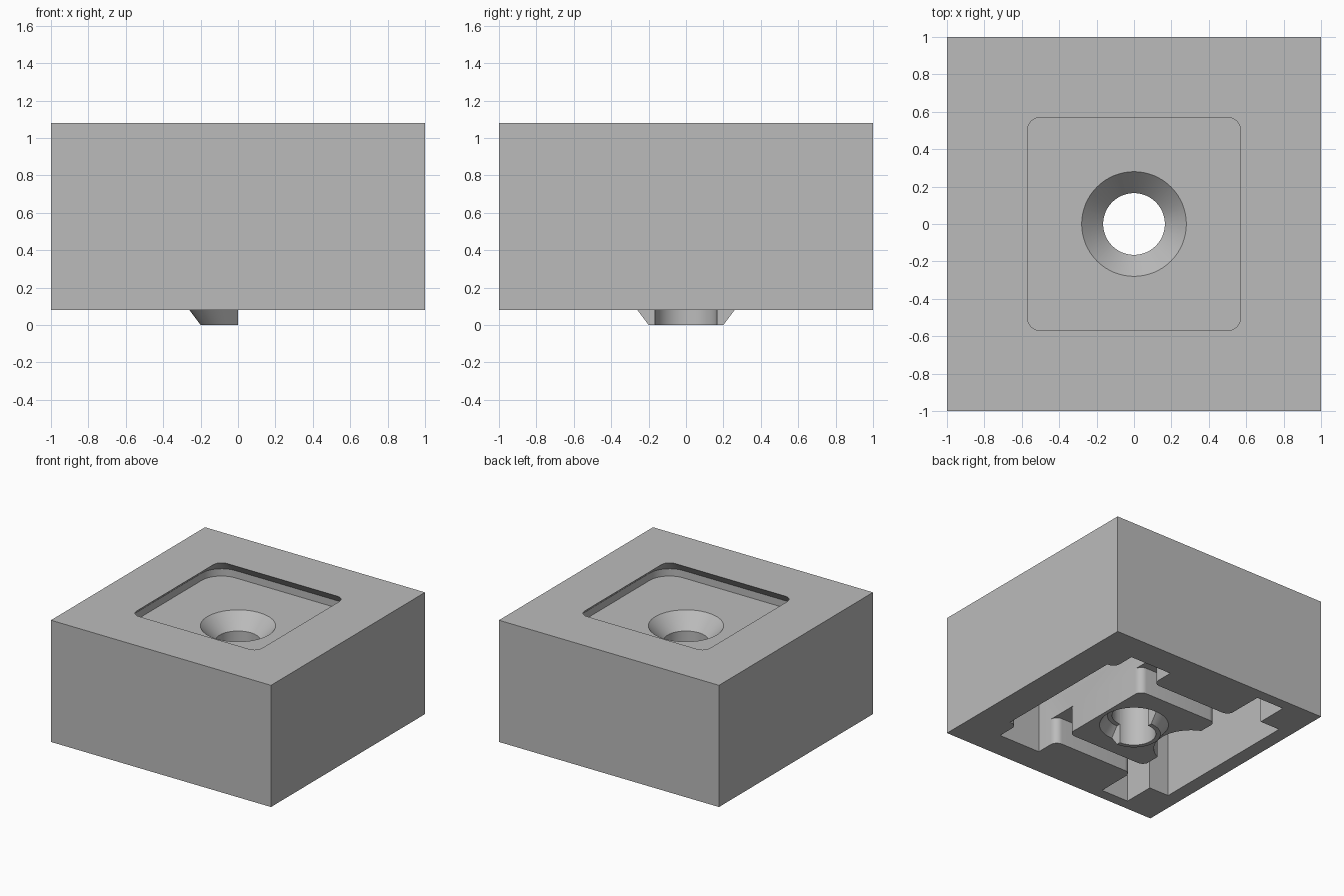
import bpy, bmesh
from math import sin, cos, radians

if "Cube" in bpy.data.objects:
    bpy.data.objects.remove(bpy.data.objects["Cube"], do_unlink=True)

grey = bpy.data.materials.new("plain grey")
grey.use_nodes = True
colour = (0.5, 0.5, 0.5, 1)
grey.diffuse_color = colour
grey.node_tree.nodes["Principled BSDF"].inputs["Base Color"].default_value = colour

BASE, TOP = 0.08, 1.08
SLOT_TOP, DEEP_TOP = 0.30, 0.72
FLOOR = 0.92


def arc(cx, cy, r, start, end, n=8):
    angles = [radians(start + (end - start) * i / n) for i in range(n + 1)]
    return [(cx + r * cos(a), cy + r * sin(a)) for a in angles]


def circle(r, n=64):
    return arc(0, 0, r, 0, 360, n)[:-1]


def rounded_square(half, r):
    c = half - r
    return (arc(c, c, r, 0, 90) + arc(-c, c, r, 90, 180)
            + arc(-c, -c, r, 180, 270) + arc(c, -c, r, 270, 360))


def loft(name, sections):
    """Solid through a stack of (outline, z) sections with equal point counts."""
    bm = bmesh.new()
    rings = [[bm.verts.new((x, y, z)) for x, y in pts] for pts, z in sections]
    bm.faces.new(rings[0])
    bm.faces.new(rings[-1])
    n = len(rings[0])
    for a, b in zip(rings, rings[1:]):
        for i in range(n):
            j = (i + 1) % n
            bm.faces.new((a[i], a[j], b[j], b[i]))
    bmesh.ops.recalc_face_normals(bm, faces=bm.faces)
    mesh = bpy.data.meshes.new(name)
    bm.to_mesh(mesh)
    bm.free()
    mesh.materials.append(grey)
    obj = bpy.data.objects.new(name, mesh)
    bpy.context.collection.objects.link(obj)
    return obj


def prism(name, outline, z0, z1):
    return loft(name, [(outline, z0), (outline, z1)])


def combine(target, tool, operation="DIFFERENCE"):
    mod = target.modifiers.new(tool.name, "BOOLEAN")
    mod.operation = operation
    mod.solver = "EXACT"
    mod.object = tool
    bpy.context.view_layer.objects.active = target
    bpy.ops.object.modifier_apply(modifier=mod.name)
    bpy.data.objects.remove(tool, do_unlink=True)


def mirrored(half):
    """Close an outline by mirroring its +y half."""
    return half + [(x, -y) for x, y in reversed(half)]


# Main block
block = prism("connector_block", [(-1, -1), (1, -1), (1, 1), (-1, 1)], BASE, TOP)

# Half of a tapered locating ring under the block
combine(block, loft("locating_ring", [
    (arc(0, 0, 0.20, 90, 270, 32), 0),
    (arc(0, 0, 0.26, 90, 270, 32), BASE),
    (arc(0, 0, 0.26, 90, 270, 32), BASE + 0.02)]), "UNION")

# Matching tapered socket on the other half
combine(block, loft("ring_socket", [
    (arc(0, 0, 0.26, -90, 90, 32), BASE - 0.02),
    (arc(0, 0, 0.26, -90, 90, 32), BASE),
    (arc(0, 0, 0.20, -90, 90, 32), BASE + 0.08)]))

# Undercut square recess in the top
combine(block, loft("top_recess", [
    (rounded_square(0.57, 0.07), TOP + 0.05),
    (rounded_square(0.57, 0.07), TOP),
    (rounded_square(0.68, 0.18), TOP - 0.10),
    (rounded_square(0.68, 0.18), FLOOR)]))

# Countersunk through hole
combine(block, loft("screw_hole", [
    (circle(0.165), -0.1), (circle(0.165), FLOOR - 0.12),
    (circle(0.28), FLOOR), (circle(0.28), FLOOR + 0.05)]))

# Deep pocket on the socket side
socket_side = [(0.74, 0.57)] + arc(0.73, 0.63, 0.06, 270, 180) + [(0.67, 0.77), (0.29, 0.77)]
combine(block, prism("socket_pocket", mirrored(socket_side), BASE - 0.1, DEEP_TOP))

# Deep pocket on the ring side, with a round notch into the middle island
ring_side = arc(-0.56, 0, 0.28, 2, 66) + [(-0.45, 0.91), (-0.70, 0.91),
                                          (-0.70, 0.65), (-0.88, 0.65)]
combine(block, prism("ring_pocket", mirrored(ring_side), BASE - 0.1, DEEP_TOP))

# Shallow slots joining both pockets, flared at their ends
R = 0.06
for side in (1, -1):
    slot = ([(0.35, 0.57 + R), (0.35, 0.42 - R)]
            + arc(0.29 - R, 0.42 - R, R, 0, 90)
            + arc(-0.45 + R, 0.42 - R, R, 90, 180)
            + [(-0.52, 0.42 - R), (-0.52, 0.57 + R)]
            + arc(-0.45 + R, 0.57 + R, R, 180, 270)
            + arc(0.29 - R, 0.57 + R, R, 270, 360))
    combine(block, prism("joining_slot", [(x, side * y) for x, y in slot],
                         BASE - 0.1, SLOT_TOP))

# Smooth the curved walls, keep the edges sharp
bpy.ops.object.select_all(action="DESELECT")
block.select_set(True)
bpy.context.view_layer.objects.active = block
bpy.ops.object.shade_smooth_by_angle(angle=radians(30))
